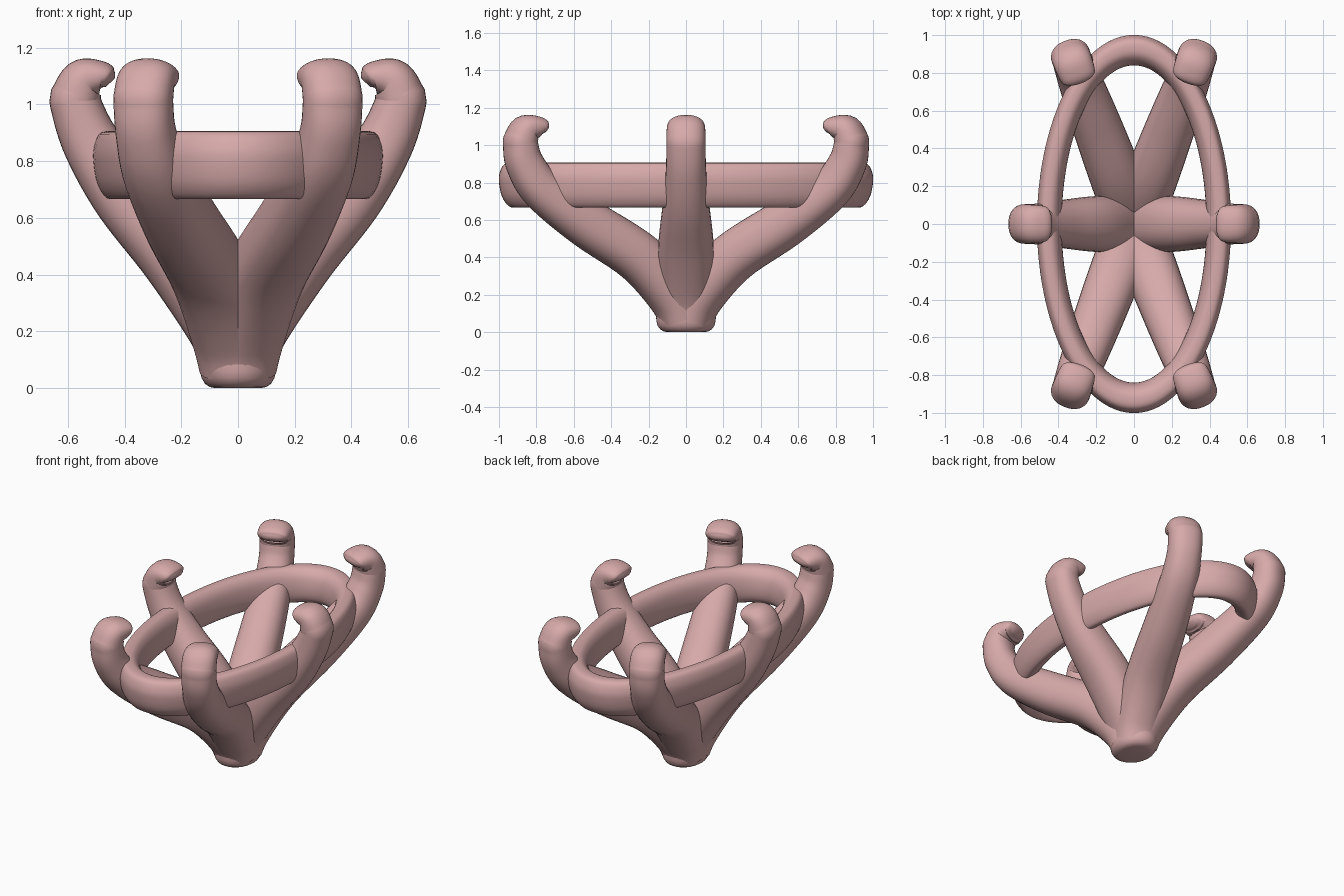
import bpy, bmesh, math
from mathutils import Vector

if "Cube" in bpy.data.objects:
    bpy.data.objects.remove(bpy.data.objects["Cube"])

mat = bpy.data.materials.new("rose_metal")
mat.diffuse_color = (0.68, 0.40, 0.40, 1)
mat.use_nodes = True
mat.node_tree.nodes["Principled BSDF"].inputs["Base Color"].default_value = mat.diffuse_color


def loft(name, rings, wrap=False):
    """Skin a list of closed point loops; cap the ends unless wrapped."""
    bm = bmesh.new()
    loops = [[bm.verts.new(p) for p in r] for r in rings]
    pairs = list(zip(loops, loops[1:]))
    if wrap:
        pairs.append((loops[-1], loops[0]))
    for a, b in pairs:
        n = len(a)
        for i in range(n):
            j = (i + 1) % n
            bm.faces.new((a[i], a[j], b[j], b[i]))
    if not wrap:
        bm.faces.new(loops[0])
        bm.faces.new(loops[-1])
    bmesh.ops.recalc_face_normals(bm, faces=bm.faces)
    me = bpy.data.meshes.new(name)
    bm.to_mesh(me)
    bm.free()
    ob = bpy.data.objects.new(name, me)
    bpy.context.collection.objects.link(ob)
    me.materials.append(mat)
    bpy.context.view_layer.objects.active = ob
    ob.select_set(True)
    bpy.ops.object.shade_smooth_by_angle(angle=math.radians(40))
    ob.select_set(False)
    return ob


def spline(keys, steps, closed=False):
    """Catmull-Rom through key vectors."""
    n = len(keys)
    k = [Vector(p) for p in keys]
    at = (lambda i: k[i % n]) if closed else (lambda i: k[max(0, min(n - 1, i))])
    out = []
    for i in range(n if closed else n - 1):
        p0, p1, p2, p3 = at(i - 1), at(i), at(i + 1), at(i + 2)
        for s in range(steps):
            t = s / steps
            out.append(0.5 * (2 * p1 + (p2 - p0) * t + (2 * p0 - 5 * p1 + 4 * p2 - p3) * t * t
                              + (3 * p1 - p0 - 3 * p2 + p3) * t ** 3))
    if not closed:
        out.append(k[-1])
    return out


def power(v, e):
    return math.copysign(abs(v) ** e, v)


# Prong paths: (radial distance, height, in-plane half thickness, half width)
def hook(r, s):
    return [(r, 1.0, .09, .105), (r - .002, 1.03, .088, .105),
            (r - .027 * s, 1.085, .077, .103), (r - .085 * s, 1.097, .058, .097),
            (r - .108 * s, 1.087, .045, .085), (r - .12 * s, 1.075, .02, .045)]


side_path = [(0, .07, .125, .13), (.04, .2, .13, .142), (.20, .46, .14, .148),
             (.39, .68, .125, .125), (.515, .86, .103, .108)] + hook(.572, 1.0)
corner_path = [(0, .07, .14, .13), (.07, .2, .14, .14), (.27, .40, .135, .14),
               (.57, .585, .13, .13), (.82, .76, .112, .115), (.92, .90, .1, .105)] + hook(.945, 1.1)


def prong(name, path, angle, sides=32):
    pts = spline(path, 6)
    out, wide = Vector((math.cos(angle), math.sin(angle), 0)), Vector((-math.sin(angle), math.cos(angle), 0))
    up = Vector((0, 0, 1))
    rings = []
    for i, p in enumerate(pts):
        a, b = pts[max(0, i - 1)], pts[min(len(pts) - 1, i + 1)]
        t = Vector((b[0] - a[0], b[1] - a[1])).normalized()
        if i == 0:
            t = Vector((0, 1))
        normal = out * t.y - up * t.x
        c = out * p[0] + up * p[1]
        ring = []
        for j in range(sides):
            u = math.tau * j / sides
            ring.append(c + normal * p[2] * power(math.cos(u), .88) + wide * p[3] * power(math.sin(u), .88))
        rings.append(ring)
    loft(name, rings)


corner = math.atan2(.875, .33)
prong("side_prong_right", side_path, 0)
prong("side_prong_left", side_path, math.pi)
for tag, ang in (("back_right", corner), ("back_left", math.pi - corner),
                 ("front_left", math.pi + corner), ("front_right", -corner)):
    prong("corner_prong_" + tag, corner_path, ang)

# Oval gallery ring: section as (fraction inward, height)
section = spline([(.16, .895), (.02, .85), (0, .80), (.10, .725), (.32, .675), (.55, .67),
                  (.90, .705), (1, .77), (.92, .85), (.70, .895), (.42, .906)], 4, closed=True)
rings = []
for i in range(96):
    u = math.tau * i / 96
    rings.append([((.513 - .13 * f) * math.cos(u), (1 - .16 * f) * math.sin(u), z) for f, z in section])
loft("oval_ring", rings, wrap=True)

# Rounded oval base cup
rings = []
for s, z in ((.60, 0), (.74, .004), (.86, .015), (.95, .035), (.99, .06), (1, .083), (.9, .087)):
    rings.append([(.135 * s * math.cos(math.tau * i / 48), .16 * s * math.sin(math.tau * i / 48), z)
                  for i in range(48)])
loft("base_cup", rings)
